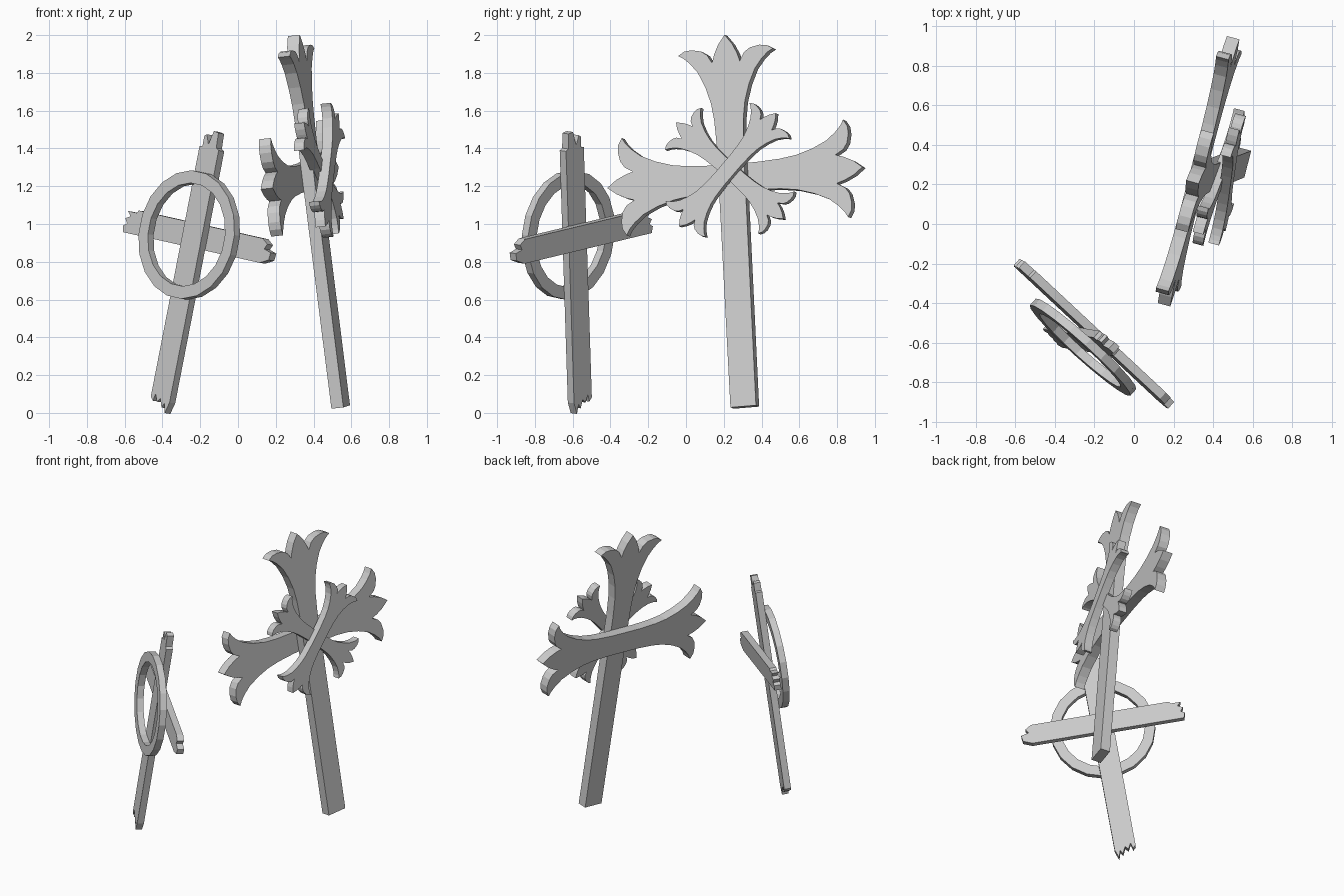
import bpy, bmesh, math
from mathutils import Matrix, Vector

cube = bpy.data.objects.get("Cube")
if cube:
    bpy.data.objects.remove(cube, do_unlink=True)

stone = bpy.data.materials.new("grey stone")
stone.use_nodes = True
GREY = (0.6, 0.6, 0.6, 1)
stone.diffuse_color = GREY
stone.node_tree.nodes["Principled BSDF"].inputs["Base Color"].default_value = GREY


def frame(across, up, centre):
    """Matrix whose x runs along the crossbar, y up the post, z out of the face."""
    u = Vector(across).normalized()
    v = Vector(up)
    v = (v - u * v.dot(u)).normalized()
    m = Matrix((u, v, u.cross(v))).transposed().to_4x4()
    return Matrix.Translation(centre) @ m


def finish(name, bm, matrix):
    bmesh.ops.recalc_face_normals(bm, faces=bm.faces)
    mesh = bpy.data.meshes.new(name)
    bm.to_mesh(mesh)
    bm.free()
    mesh.materials.append(stone)
    ob = bpy.data.objects.new(name, mesh)
    bpy.context.collection.objects.link(ob)
    ob.matrix_world = matrix
    return ob


def plank(name, outline, thick, matrix):
    """Flat outline given an even thickness about its middle plane."""
    bm = bmesh.new()
    face = bm.faces.new([bm.verts.new((x, y, -thick / 2)) for x, y in outline])
    new = bmesh.ops.extrude_face_region(bm, geom=[face])["geom"]
    moved = [g for g in new if isinstance(g, bmesh.types.BMVert)]
    bmesh.ops.translate(bm, verts=moved, vec=(0, 0, thick))
    return finish(name, bm, matrix)


def ring(name, outer, inner, thick, sides, matrix):
    bm = bmesh.new()
    h = thick / 2
    section = [(outer, -h), (outer, h), (inner, h), (inner, -h)]
    loops = []
    for i in range(sides):
        t = math.tau * (i + 0.5) / sides
        loops.append([bm.verts.new((r * math.cos(t), r * math.sin(t), z)) for r, z in section])
    for i in range(sides):
        a, b = loops[i], loops[(i + 1) % sides]
        for k in range(4):
            j = (k + 1) % 4
            bm.faces.new((a[k], b[k], b[j], a[j]))
    return finish(name, bm, matrix)


def offset(matrix, depth, rise=0.0, turn=0.0):
    return matrix @ Matrix.Translation((0, rise, depth)) @ Matrix.Rotation(turn, 4, "Z")


# Flared three-pointed arm: one half from neck to notch, mirrored
HALF = [(0.12, 0.073), (0.25, 0.08), (0.34, 0.093), (0.43, 0.12), (0.51, 0.157),
        (0.56, 0.197), (0.59, 0.23), (0.607, 0.26), (0.628, 0.225), (0.632, 0.185),
        (0.622, 0.135), (0.6, 0.102), (0.555, 0.076), (0.6, 0.062), (0.65, 0.038)]
ARM = [(x, -y) for x, y in HALF] + [(0.7, 0)] + HALF[::-1]


def double_arm(scale):
    pts = ARM + [(-x, -y) for x, y in ARM]
    return [(x * scale, y * scale) for x, y in pts]


# Large leaning cross
THICK = 0.066
big = frame((0.25, 0.965, 0.08), (-0.125, -0.05, 0.99), (0.39, 0.25, 1.25))
post = [(-y, x + 0.055) for x, y in ARM] + [(-0.07, -1.23), (0.07, -1.23)]
plank("large_cross_post", post, THICK, big)
plank("large_cross_bar", double_arm(1), THICK, offset(big, -THICK))

# Small diagonal cross laid on its face
for name, depth, angle in (("small_cross_back_arm", 0.043, -45), ("small_cross_front_arm", 0.088, 45)):
    plank(name, double_arm(0.565), 0.055, offset(big, depth, 0.025, math.radians(angle)))

# Broken wooden cross with a ring on its front
BOARD = 0.045
wood = frame((0.721, -0.673, -0.162), (0.183, -0.024, 0.983), (-0.228, -0.59, 0.937))
broken_post = [(-0.07, -0.88), (-0.05, -0.9), (-0.04, -0.86), (-0.02, -0.9), (0, -0.88),
               (0.02, -0.925), (0.035, -0.9), (0.05, -0.95), (0.07, -0.89),
               (0.07, 0.47), (0.05, 0.48), (0.045, 0.56), (0.01, 0.565), (-0.01, 0.49),
               (-0.035, 0.54), (-0.05, 0.53), (-0.05, 0.475), (-0.07, 0.47)]
broken_bar = [(-0.53, -0.065), (0.47, -0.065), (0.53, -0.04), (0.535, 0),
              (0.485, 0.012), (0.5, 0.04), (0.46, 0.065),
              (-0.45, 0.065), (-0.46, 0.05), (-0.525, 0.05), (-0.5, 0.025),
              (-0.535, 0.01), (-0.515, -0.015), (-0.54, -0.03)]
plank("broken_cross_post", broken_post, BOARD, wood)
plank("broken_cross_bar", broken_bar, BOARD, offset(wood, -BOARD))
ring("broken_cross_ring", 0.342, 0.275, BOARD, 20, offset(wood, BOARD))
